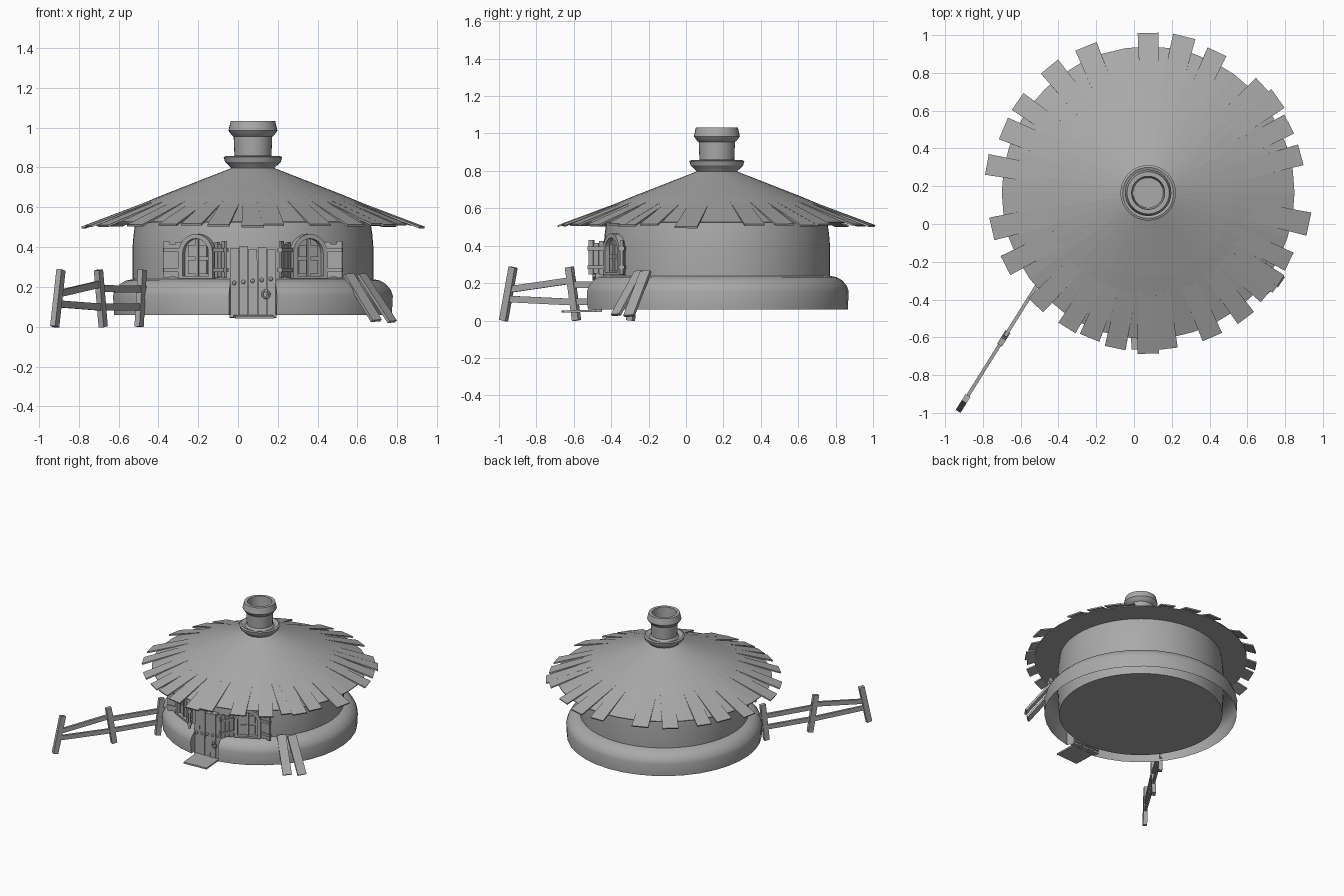
import bpy, bmesh, math, random
from mathutils import Vector, Matrix

if "Cube" in bpy.data.objects:
    bpy.data.objects.remove(bpy.data.objects["Cube"])
random.seed(4)
CX, CY = 0.075, 0.165          # middle of the house
UP = Vector((0, 0, 1))

grey = bpy.data.materials.new("plain grey")
grey.use_nodes = True
GREY = (0.4, 0.4, 0.4, 1)
grey.diffuse_color = GREY
grey.node_tree.nodes["Principled BSDF"].inputs["Base Color"].default_value = GREY


def finish(name, bm, smooth=False, matrix=None):
    bmesh.ops.recalc_face_normals(bm, faces=bm.faces)
    mesh = bpy.data.meshes.new(name)
    bm.to_mesh(mesh)
    bm.free()
    mesh.materials.append(grey)
    ob = bpy.data.objects.new(name, mesh)
    bpy.context.collection.objects.link(ob)
    if matrix:
        ob.matrix_world = matrix
    if smooth:
        bpy.ops.object.select_all(action='DESELECT')
        ob.select_set(True)
        bpy.context.view_layer.objects.active = ob
        bpy.ops.object.shade_smooth_by_angle(angle=math.radians(30))
    return ob


def lathe(name, profile, sides=48, start=0, sweep=math.tau, caps=True, smooth=True):
    """Turn an (r, z) profile about the house axis; a part turn gets closed ends."""
    bm = bmesh.new()
    whole = sweep > 6.28
    rows = []
    for i in range(sides if whole else sides + 1):
        a = start + sweep * i / sides
        rows.append([bm.verts.new((CX + r * math.cos(a), CY + r * math.sin(a), z)) for r, z in profile])
    for i in range(sides):
        p, q = rows[i], rows[(i + 1) % len(rows)]
        for k in range(len(profile) - 1):
            bm.faces.new((p[k], q[k], q[k + 1], p[k + 1]))
    if caps and whole:
        bm.faces.new([r[0] for r in rows])
        bm.faces.new([r[-1] for r in rows])
    elif caps:
        inner = profile[0][0]
        for row, a in ((rows[0], start), (rows[-1], start + sweep)):
            foot = bm.verts.new((CX + inner * math.cos(a), CY + inner * math.sin(a), profile[-1][1]))
            bm.faces.new(row + [foot])
    return finish(name, bm, smooth)


def beam(name, a, b, width, thick, side, taper=1.0):
    """Board from a to b, its width lying along side."""
    a, b = Vector(a), Vector(b)
    along = (b - a).normalized()
    side = Vector(side)
    side = (side - along * side.dot(along)).normalized()
    out = along.cross(side)
    bm = bmesh.new()
    ends = []
    for p, w in ((a, width * taper), (b, width)):
        ends.append([bm.verts.new(p + side * sx * w / 2 + out * sy * thick / 2)
                     for sx, sy in ((-1, -1), (1, -1), (1, 1), (-1, 1))])
    p, q = ends
    bm.faces.new(p)
    bm.faces.new(q)
    for i in range(4):
        j = (i + 1) % 4
        bm.faces.new((p[i], p[j], q[j], q[i]))
    return finish(name, bm)


def arch(half, z0, spring, steps=10):
    pts = [(half, z0)]
    pts += [(half * math.cos(math.pi * i / steps), spring + half * math.sin(math.pi * i / steps))
            for i in range(steps + 1)]
    return pts + [(-half, z0)]


def arch_frame(name, outer, inner, y0, y1, matrix):
    """Arched surround with an open middle."""
    bm = bmesh.new()
    loops = [[bm.verts.new((x, y, z)) for x, z in pts]
             for pts, y in ((outer, y0), (outer, y1), (inner, y1), (inner, y0))]
    n = len(outer)
    for k in range(4):
        p, q = loops[k], loops[(k + 1) % 4]
        for i in range(n):
            j = (i + 1) % n
            bm.faces.new((p[i], p[j], q[j], q[i]))
    return finish(name, bm, matrix=matrix)


def arch_panel(name, pts, y0, y1, matrix):
    bm = bmesh.new()
    face = bm.faces.new([bm.verts.new((x, y0, z)) for x, z in pts])
    ext = bmesh.ops.extrude_face_region(bm, geom=[face])
    for v in ext["geom"]:
        if isinstance(v, bmesh.types.BMVert):
            v.co.y = y1
    return finish(name, bm, matrix=matrix)


# Round wall, and the bulging footing that breaks off at the doorway
lathe("wall", [(0.595, 0.06), (0.605, 0.24), (0.605, 0.40), (0.60, 0.46), (0.59, 0.53)], 64)
gap = math.radians(9.8)
lathe("footing", [(0.60, 0.24), (0.64, 0.232), (0.67, 0.215), (0.695, 0.185), (0.705, 0.155), (0.70, 0.06)],
      36, -math.pi / 2 + gap, math.tau - 2 * gap)

# Roof cone and its ragged boards
lathe("roof", [(0.775, 0.522), (0.775, 0.528), (0.45, 0.663), (0.10, 0.80)], 40, smooth=False)
angles = [14, 26, 36, 43, 64, 77, 90, 113, 128, 145, 156, 170, 193, 207, 225, 239,
          248, 258, 270, 277, 294, 308, 320, 325, 334, 349]
for deg in angles:
    a = math.radians(deg)
    d = Vector((math.cos(a), math.sin(a), 0))
    side = Vector((-d.y, d.x, 0))
    mid = Vector((CX, CY, 0))
    tip = random.uniform(0.825, 0.85)
    if deg in (170, 349):
        tip = 0.865
    skew = side * random.uniform(-0.015, 0.015)
    beam("roof_board", mid + d * 0.33 + UP * 0.698 + skew, mid + d * tip + UP * (0.51 - 0.4 * (tip - 0.835)),
         random.uniform(0.105, 0.125), 0.01, side, 0.75)

# Chimney with flared collar and hollow cap
lathe("chimney", [(0.09, 0.76), (0.10, 0.79), (0.14, 0.828), (0.147, 0.852), (0.135, 0.858), (0.105, 0.845),
                  (0.093, 0.86), (0.097, 0.955), (0.105, 0.96), (0.123, 0.985), (0.112, 1.033),
                  (0.088, 1.033), (0.08, 0.86)], 32)

# Door of uneven planks, with studs and a ring handle
tops = [0.395, 0.405, 0.39, 0.40, 0.388]
for i, top in enumerate(tops):
    x = CX + (i - 2) * 0.046
    beam("door_plank", (x * 1.04 - 0.003, -0.47, 0.045 + 0.004 * (i % 2)), (x, -0.465, top),
         0.043, 0.035 + 0.006 * (i % 2), (1, 0, 0), 1.06)
    bm = bmesh.new()
    bmesh.ops.create_uvsphere(bm, u_segments=10, v_segments=6, radius=0.011,
                              matrix=Matrix.Translation((x - 0.002, -0.49, 0.22 + 0.005 * i)))
    finish("door_stud", bm, True)
beam("door_backing", (CX, -0.45, 0.06), (CX, -0.45, 0.38), 0.22, 0.02, (1, 0, 0))
bpy.ops.mesh.primitive_torus_add(major_segments=20, minor_segments=6, major_radius=0.018, minor_radius=0.005,
                                 location=(0.14, -0.497, 0.162), rotation=(math.pi / 2, 0, 0))
handle = bpy.context.object
handle.name = "door_handle"
handle.data.materials.append(grey)
bpy.ops.object.shade_smooth()
beam("handle_mount", (0.14, -0.502, 0.175), (0.14, -0.502, 0.19), 0.018, 0.025, (1, 0, 0))
beam("doorstep", (CX + 0.01, -0.66, 0.048), (CX, -0.485, 0.052), 0.195, 0.012, (1, 0, 0))

# Arched windows with open shutters, one each side of the door
for s in (-1, 1):
    m = Matrix.Translation((CX, CY, 0)) @ Matrix.Rotation(s * math.radians(27), 4, 'Z')
    arch_frame("window_frame", arch(0.096, 0.242, 0.37), arch(0.073, 0.256, 0.37), -0.57, -0.635, m)
    arch_panel("window_pane", arch(0.076, 0.25, 0.37), -0.57, -0.608, m)
    for k in (-1, 1):
        for lo, hi in ((0.265, 0.335), (0.35, 0.41)):
            beam("window_panel", m @ Vector((k * 0.032, -0.61, lo)), m @ Vector((k * 0.032, -0.61, hi)),
                 0.042, 0.012, m.to_3x3() @ Vector((1, 0, 0)))
    beam("window_bar", m @ Vector((0, -0.612, 0.256)), m @ Vector((0, -0.612, 0.44)),
         0.014, 0.02, m.to_3x3() @ Vector((1, 0, 0)))
    for hx, hy, tx, ty in ((0.36, -0.335, 0.45, -0.345), (0.187, -0.435, 0.135, -0.52)):
        hinge, tip = Vector((CX + s * hx, hy, 0)), Vector((CX + s * tx, ty, 0))
        run = tip - hinge
        face = run.cross(UP).normalized() * 0.01
        for i, top in enumerate((0.425, 0.415, 0.43)):
            p = hinge + run * (i + 0.5) / 3
            beam("shutter_plank", p + UP * (0.245 + 0.006 * (i % 2)), p + UP * top, 0.029, 0.014, run)
        for z in (0.285, 0.385):
            for f in (face, -face):
                beam("shutter_batten", hinge + f + UP * z, tip + f + UP * z, 0.02, 0.01, UP)

# Two loose boards leaning on the footing
beam("leaning_board", (0.555, -0.25, 0.262), (0.695, -0.375, 0.03), 0.065, 0.016, (0.75, 0.66, 0))
beam("leaning_board", (0.62, -0.215, 0.262), (0.775, -0.305, 0.025), 0.065, 0.016, (0.6, 0.8, 0))

# Crooked fence running out from the house
START, RUN = Vector((-0.905, -0.95, 0)), Vector((0.53, 0.848, 0)).normalized()


def fence_point(t, z):
    return START + RUN * t + UP * z


for t0, t1 in ((-0.03, 0.03), (0.43, 0.385), (0.77, 0.80)):
    beam("fence_post", fence_point(t0, 0), fence_point(t1, 0.285), 0.04, 0.03, RUN)
for t0, z0, t1, z1 in ((0, 0.165, 0.42, 0.217), (0.38, 0.192, 0.85, 0.188), (0, 0.115, 0.42, 0.098),
                       (0.38, 0.1, 0.82, 0.1)):
    beam("fence_rail", fence_point(t0, z0), fence_point(t1, z1), 0.035, 0.018, UP)
